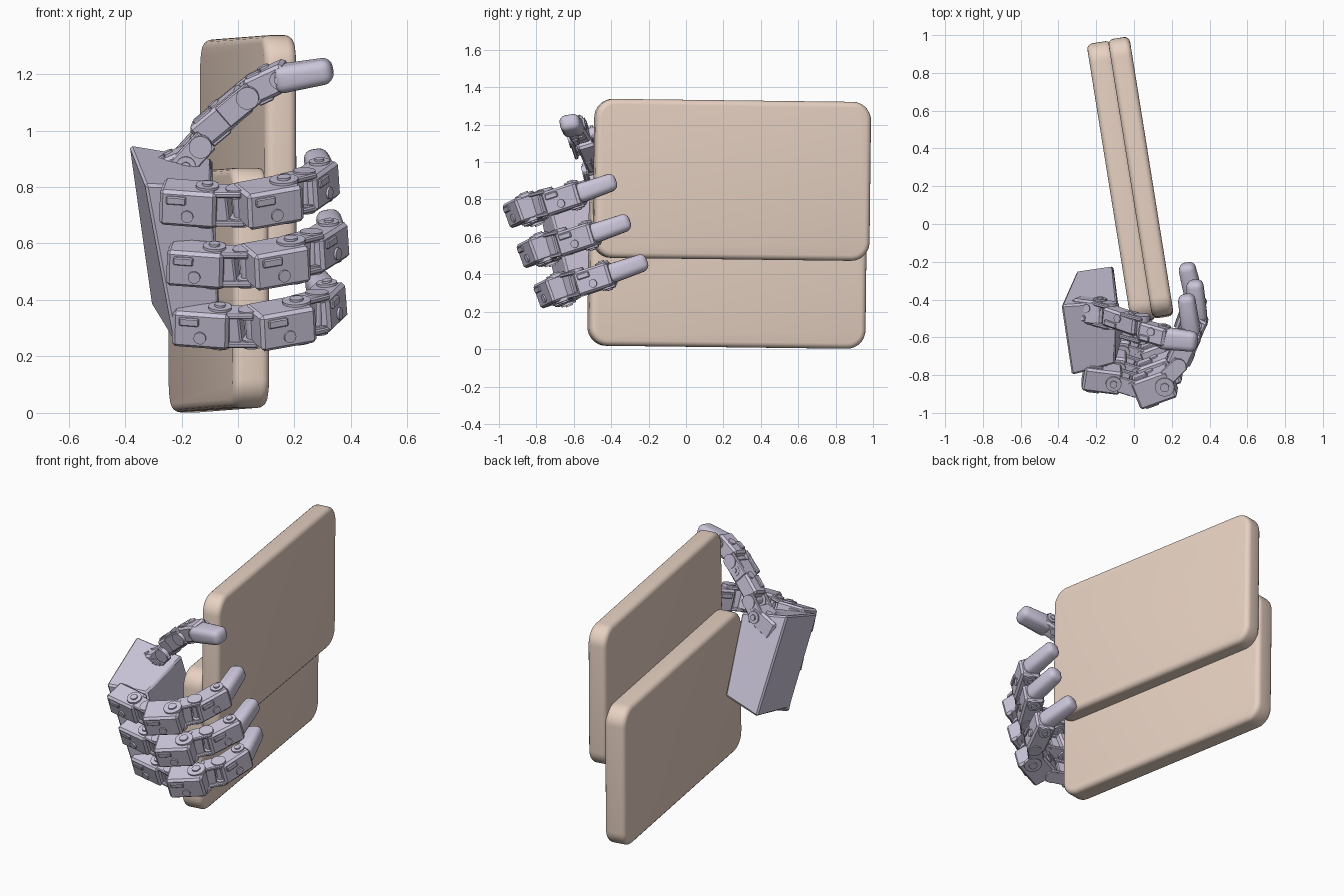
import bpy, bmesh, math
from mathutils import Vector, Matrix

if "Cube" in bpy.data.objects:
    bpy.data.objects.remove(bpy.data.objects["Cube"])


def material(name, color):
    m = bpy.data.materials.new(name)
    m.diffuse_color = color
    m.use_nodes = True
    m.node_tree.nodes["Principled BSDF"].inputs["Base Color"].default_value = m.diffuse_color
    return m


TAN = material("tan", (0.80, 0.64, 0.54, 1))
LILAC = material("lilac", (0.60, 0.56, 0.70, 1))
SPREAD = Vector((-0.10, -0.36, 0.93)).normalized()   # across the fingers, towards the thumb


def finish(bm, name, mat, angle=35):
    bmesh.ops.recalc_face_normals(bm, faces=bm.faces)
    me = bpy.data.meshes.new(name)
    bm.to_mesh(me)
    bm.free()
    ob = bpy.data.objects.new(name, me)
    bpy.context.collection.objects.link(ob)
    me.materials.append(mat)
    bpy.ops.object.select_all(action='DESELECT')
    ob.select_set(True)
    bpy.context.view_layer.objects.active = ob
    bpy.ops.object.shade_smooth_by_angle(angle=math.radians(angle))
    return ob


def frame(p, q, up):
    """Matrix at the middle of p-q: x along the segment, z near up."""
    x = (q - p).normalized()
    z = (up - x * up.dot(x)).normalized()
    m = Matrix((x, z.cross(x), z)).transposed().to_4x4()
    m.translation = (p + q) / 2
    return m


def add_box(bm, m, size, bevel=0.008, segments=1, offset=(0, 0, 0), taper=1.0):
    part = bmesh.new()
    bmesh.ops.create_cube(part, size=1)
    for v in part.verts:
        k = taper if v.co.x > 0 else 1
        v.co = Vector((v.co.x * size[0], v.co.y * size[1] * k, v.co.z * size[2] * k)) + Vector(offset)
    bmesh.ops.bevel(part, geom=part.edges[:], offset=bevel, segments=segments,
                    profile=0.5, affect='EDGES')
    part.transform(m)
    merge(bm, part)


def add_disc(bm, m, offset, radius, depth, turn=None):
    part = bmesh.new()
    bmesh.ops.create_cone(part, cap_ends=True, segments=20, radius1=radius, radius2=radius, depth=depth)
    if turn:
        part.transform(turn)
    part.transform(m @ Matrix.Translation(offset))
    merge(bm, part)


def merge(bm, part):
    me = bpy.data.meshes.new("tmp")
    part.to_mesh(me)
    part.free()
    bm.from_mesh(me)
    bpy.data.meshes.remove(me)


# Held object: two rounded slabs, one stepped above the other
def slab(name, x0, x1, y0, y1, z0, z1, corner=0.1, soft=0.03):
    bm = bmesh.new()
    bmesh.ops.create_cube(bm, size=1)
    for v in bm.verts:
        v.co = Vector(((x0 + x1) / 2 + v.co.x * (x1 - x0), (y0 + y1) / 2 + v.co.y * (y1 - y0),
                       (z0 + z1) / 2 + v.co.z * (z1 - z0)))
    thick = [e for e in bm.edges if abs(e.verts[0].co.x - e.verts[1].co.x) > 0.01]
    bmesh.ops.bevel(bm, geom=thick, offset=corner, segments=8, profile=0.5, affect='EDGES')
    rim = [e for e in bm.edges if abs(e.verts[0].co.x - e.verts[1].co.x) < 1e-4]
    bmesh.ops.bevel(bm, geom=rim, offset=soft, segments=4, profile=0.5, affect='EDGES')
    ob = finish(bm, name, TAN, 60)
    ob.matrix_world = (Matrix.Translation((-0.01, 0.235, 0.67))
                       @ Matrix.Rotation(math.radians(9.1), 4, 'Z')
                       @ Matrix.Rotation(math.radians(-0.7), 4, 'X'))


slab("upper_slab", -0.01, 0.105, -0.745, 0.745, -0.19, 0.66)
slab("lower_slab", -0.125, 0.005, -0.75, 0.745, -0.66, 0.19)

# Palm: skewed block, back corners then inner corners
back = [(-.385, -.43, .95), (-.33, -.80, .81), (-.225, -.68, .25), (-.305, -.25, .38)]
inner = [(-.09, -.41, .90), (-.10, -.74, .80), (-.06, -.60, .27), (-.11, -.22, .47)]
bm = bmesh.new()
vs = [bm.verts.new(c) for c in back + inner]
bm.faces.new(vs[:4])
bm.faces.new(vs[4:])
for i in range(4):
    j = (i + 1) % 4
    bm.faces.new((vs[i], vs[j], vs[4 + j], vs[4 + i]))
bmesh.ops.bevel(bm, geom=bm.edges[:], offset=0.01, segments=1, affect='EDGES')
finish(bm, "palm", LILAC)


def motor(bm, p, q, up, width, thick):
    """Motor block with horn discs, side plates and small connectors."""
    p, q = Vector(p), Vector(q)
    m = frame(p, q, up)
    L = (q - p).length
    add_box(bm, m, (L, thick, width), 0.012)
    flat = Matrix.Rotation(math.pi / 2, 4, 'X')
    for s in (-1, 1):
        add_disc(bm, m, (L * 0.3, 0, s * width * 0.5), thick * 0.32, 0.018)
        add_disc(bm, m, (L * 0.3, 0, s * width * 0.56), thick * 0.15, 0.018)
        add_box(bm, m, (L * 0.35, 0.02, 0.03), 0.004, 1, (-L * 0.2, s * thick * 0.5, width * 0.25))
        add_disc(bm, m, (0.0, s * thick * 0.5, -width * 0.18), 0.022, 0.016, flat)


def bracket(bm, p, q, up, width, thick):
    """U bracket: two cheeks, a web and a pivot pin."""
    p, q = Vector(p), Vector(q)
    m = frame(p, q, up)
    L = (q - p).length
    for s in (-1, 1):
        add_box(bm, m, (L, thick, 0.02), 0.005, 1, (0, 0, s * width / 2))
        add_disc(bm, m, (L * 0.3, 0, s * width / 2), thick * 0.45, 0.032)
    add_box(bm, m, (L * 0.5, thick * 0.7, width), 0.006, 1, (-L * 0.2, 0, 0))
    add_disc(bm, m, (L * 0.3, 0, 0), thick * 0.25, width)


def tip(bm, p, q, up, width, thick):
    p, q = Vector(p), Vector(q)
    add_box(bm, frame(p, q, up), ((q - p).length, thick, width), 0.033, 4, taper=0.88)


# Three fingers curling round the slab edge
for name, off, bend in (("upper_finger", (0, 0, 0), 0),
                        ("middle_finger", (0.025, 0.075, -0.215), 0.02),
                        ("lower_finger", (0.045, 0.165, -0.43), -0.045)):
    o = Vector(off)
    b = Vector((bend, 0, 0))
    bm = bmesh.new()
    motor(bm, o + Vector((-.27, -.80, .75)), o + Vector((-.07, -.825, .735)), SPREAD, 0.135, 0.13)
    bracket(bm, o + Vector((-.10, -.82, .735)), o + Vector((.03, -.86, .735)), SPREAD, 0.11, 0.09)
    motor(bm, o + Vector((.01, -.895, .73)), o + Vector((.205, -.825, .765)), SPREAD, 0.135, 0.16)
    bracket(bm, o + Vector((.17, -.80, .77)), o + Vector((.25, -.72, .79)), SPREAD, 0.12, 0.09)
    motor(bm, o + Vector((.225, -.74, .775)), o + b * .5 + Vector((.31, -.56, .835)), SPREAD, 0.13, 0.115)
    tip(bm, o + b * .5 + Vector((.305, -.59, .825)), o + b + Vector((.275, -.375, .90)), SPREAD, 0.105, 0.10)
    finish(bm, name, LILAC)

# Thumb reaching up and across the slab edge
side = Vector((0.05, -1, -0.15))
bm = bmesh.new()
motor(bm, (-.31, -.45, .83), (-.15, -.47, .90), side, 0.13, 0.11)
bracket(bm, (-.22, -.46, .86), (-.11, -.49, .98), side, 0.11, 0.09)
motor(bm, (-.14, -.48, .98), (.03, -.54, 1.12), side, 0.10, 0.10)
bracket(bm, (-.05, -.53, 1.06), (.06, -.56, 1.15), side, 0.12, 0.09)
motor(bm, (.04, -.56, 1.14), (.18, -.60, 1.205), side, 0.10, 0.10)
tip(bm, (.13, -.60, 1.18), (.335, -.625, 1.215), side, 0.12, 0.10)
finish(bm, "thumb", LILAC)
